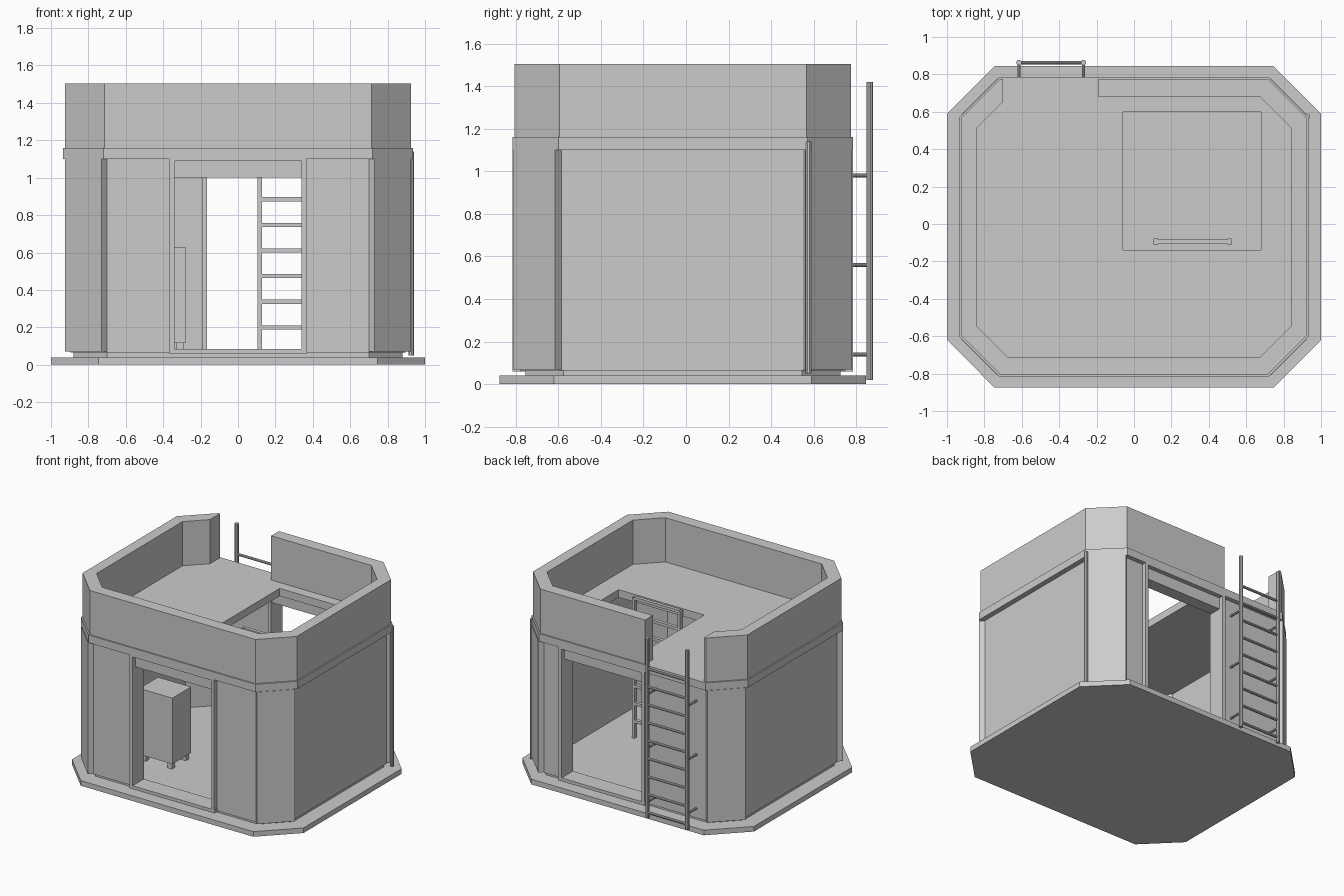
import bpy, bmesh
from mathutils import Vector

if "Cube" in bpy.data.objects:
    bpy.data.objects.remove(bpy.data.objects["Cube"])

grey = bpy.data.materials.new("plain_grey")
grey.use_nodes = True
grey.diffuse_color = (0.6, 0.6, 0.6, 1)
grey.node_tree.nodes["Principled BSDF"].inputs["Base Color"].default_value = (0.6, 0.6, 0.6, 1)
YC = -0.015  # middle of the building in y


def finish(name, bm):
    bmesh.ops.recalc_face_normals(bm, faces=bm.faces)
    mesh = bpy.data.meshes.new(name)
    bm.to_mesh(mesh)
    bm.free()
    mesh.materials.append(grey)
    ob = bpy.data.objects.new(name, mesh)
    bpy.context.collection.objects.link(ob)
    return ob


def prism(name, pts, z0, z1):
    bm = bmesh.new()
    face = bm.faces.new([bm.verts.new((x, y + YC, z0)) for x, y in pts])
    ext = bmesh.ops.extrude_face_region(bm, geom=[face])
    top = [v for v in ext["geom"] if isinstance(v, bmesh.types.BMVert)]
    bmesh.ops.translate(bm, verts=top, vec=(0, 0, z1 - z0))
    return finish(name, bm)


def box(name, x0, x1, y0, y1, z0, z1):
    return prism(name, [(x0, y0 - YC), (x1, y0 - YC), (x1, y1 - YC), (x0, y1 - YC)], z0, z1)


def rod(name, a, b, r):
    a, b = Vector(a), Vector(b)
    bm = bmesh.new()
    bmesh.ops.create_cone(bm, cap_ends=True, segments=10, radius1=r, radius2=r, depth=(b - a).length)
    turn = (b - a).to_track_quat('Z', 'Y')
    for v in bm.verts:
        v.co = turn @ v.co + (a + b) / 2
    ob = finish(name, bm)
    bpy.context.view_layer.objects.active = ob
    bpy.ops.object.select_all(action='DESELECT')
    ob.select_set(True)
    bpy.ops.object.shade_smooth_by_angle()
    return ob


def half(hx, hy, c, s):
    """Four octagon corners of one side, front to back."""
    return [(s * (hx - c), -hy), (s * hx, -hy + c), (s * hx, hy - c), (s * (hx - c), hy)]


def octagon(hx, hy, c):
    return half(hx, hy, c, 1) + half(hx, hy, c, -1)[::-1]


# Base plate, floor plinth
prism("base_plate", octagon(1.0, 0.86, 0.255), 0, 0.04)
prism("floor_plinth", octagon(0.88, 0.74, 0.18), 0.04, 0.07)

# Side walls wrap round from the front door to the back door
OUT, INN = (0.895, 0.765, 0.195), (0.80, 0.67, 0.16)
doors = {"front": (-0.34, 0.34, -1), "back": (-0.165, 0.525, 1)}
for side, s in (("left", 1), ("right", -1)):
    xf, xb = (doors[d][(s + 1) // 2] for d in ("front", "back"))
    outer = [(xf, -OUT[1])] + half(*OUT, s) + [(xb, OUT[1])]
    inner = [(xf, -INN[1])] + half(*INN, s) + [(xb, INN[1])]
    prism(side + "_wall", outer + inner[::-1], 0.065, 1.10)

# Proud panels on the four chamfered corners
for sx in (1, -1):
    for sy in (1, -1):
        pts = [(0.70, 0.765), (0.73, 0.795), (0.925, 0.60), (0.895, 0.57)]
        prism("corner_panel", [(sx * x, sy * y) for x, y in pts], 0.07, 1.10)

# Door lintels, frames and thresholds
for name, (x0, x1, s) in doors.items():
    def y(d):
        return s * d + YC
    box(name + "_lintel", x0, x1, y(INN[1]), y(OUT[1]), 1.0, 1.10)
    for x in (x0 - 0.025, x1):
        box(name + "_door_jamb", x, x + 0.025, y(0.66), y(0.80), 0.07, 1.12)
    box(name + "_door_head", x0, x1, y(0.76), y(0.80), 1.09, 1.12)
    box(name + "_threshold", x0 - 0.03, x1 + 0.03, y(0.66), y(0.80), 0.06, 0.085)

# Roof slab with its projecting edge, and the hatch cut through it
roof = prism("roof_slab", octagon(0.935, 0.80, 0.215), 1.10, 1.16)
cutter = box("hatch_cutter", -0.06, 0.68, -0.14, 0.60, 1.0, 1.3)
cutter.hide_render = True
mod = roof.modifiers.new("hatch", 'BOOLEAN')
mod.object, mod.operation, mod.solver = cutter, 'DIFFERENCE', 'EXACT'
bpy.context.view_layer.objects.active = roof
bpy.ops.object.modifier_apply(modifier=mod.name)
bpy.data.objects.remove(cutter)

# Parapet, open at the back above the outer ladder
PO, PI = (0.925, 0.79, 0.21), (0.84, 0.695, 0.165)
gap0, gap1 = -0.70, -0.19
outer = [(gap1, PO[1])] + half(*PO, 1)[::-1] + half(*PO, -1) + [(gap0, PO[1])]
inner = [(gap1, PI[1])] + half(*PI, 1)[::-1] + half(*PI, -1)[:3] + [(gap0, 0.67)]
prism("parapet", outer + inner[::-1], 1.16, 1.505)

# Outer ladder on the back wall
for x in (-0.615, -0.27):
    rod("outer_ladder_rail", (x, 0.863, 0.02), (x, 0.863, 1.42), 0.015)
    for z in (0.14, 0.56, 0.98):
        rod("outer_ladder_bracket", (x, 0.74, z), (x, 0.863, z), 0.009)
for i in range(9):
    z = 0.06 + 0.14 * i
    rod("outer_ladder_rung", (-0.615, 0.863, z), (-0.27, 0.863, z), 0.01)

# Inner ladder up to the hatch
for x in (0.105, 0.50):
    box("inner_ladder_rail", x, x + 0.022, -0.112, -0.078, 0.07, 1.165)
for i in range(8):
    z = 0.20 + 0.137 * i
    box("inner_ladder_rung", 0.12, 0.51, -0.108, -0.082, z - 0.011, z + 0.011)

# Cabinet on four feet
box("cabinet", -0.565, -0.28, -0.41, -0.18, 0.115, 0.63)
for x in (-0.555, -0.33):
    for yy in (-0.40, -0.23):
        box("cabinet_foot", x, x + 0.04, yy, yy + 0.04, 0.07, 0.115)

# Drain pipe at the back left corner
rod("drain_pipe", (0.927, 0.575, 0.05), (0.927, 0.575, 1.14), 0.015)
